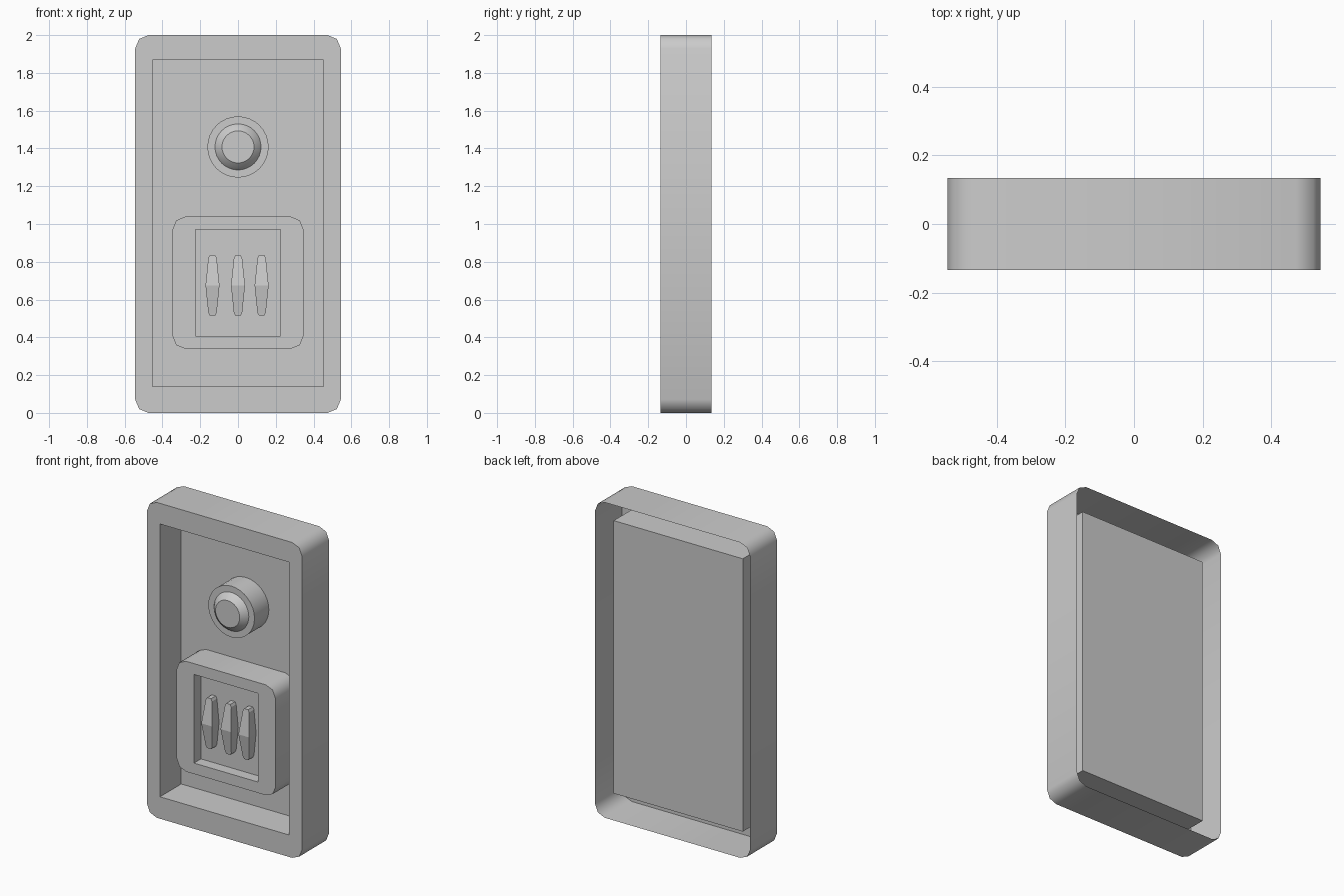
import bpy, bmesh
from math import sin, cos, pi, radians

if "Cube" in bpy.data.objects:
    bpy.data.objects.remove(bpy.data.objects["Cube"])


def loft(name, loops, cap_end=False, smooth=None):
    """Skin a list of equal-length point loops; repeated points are merged."""
    bm = bmesh.new()
    rows = []
    for loop in loops:
        made = {}
        row = []
        for p in loop:
            if p not in made:
                made[p] = bm.verts.new(p)
            row.append(made[p])
        rows.append(row)
    n = len(rows[0])

    def face(verts):
        verts = list(dict.fromkeys(verts))
        if len(verts) > 2:
            bm.faces.new(verts)

    face(rows[0])
    for a, b in zip(rows, rows[1:]):
        for i in range(n):
            j = (i + 1) % n
            face([a[i], b[i], b[j], a[j]])
    if cap_end:
        face(rows[-1][::-1])
        bmesh.ops.recalc_face_normals(bm, faces=bm.faces)
    mesh = bpy.data.meshes.new(name)
    bm.to_mesh(mesh)
    bm.free()
    obj = bpy.data.objects.new(name, mesh)
    bpy.context.collection.objects.link(obj)
    if smooth:
        bpy.ops.object.select_all(action='DESELECT')
        obj.select_set(True)
        bpy.context.view_layer.objects.active = obj
        bpy.ops.object.shade_smooth_by_angle(angle=radians(smooth))
    return obj


def rect(w, h, cz, y, r=0.0):
    """Rectangle in XZ with two-segment round corners (half sizes w, h)."""
    pts = []
    for k, (sx, sz) in enumerate([(1, -1), (1, 1), (-1, 1), (-1, -1)]):
        for s in range(3):
            a = (k - 1) * pi / 2 + s * pi / 4
            pts.append((sx * (w - r) + r * cos(a), y, cz + sz * (h - r) + r * sin(a)))
    return pts


def circle(r, y, cz, n=32):
    return [(r * cos(2 * pi * i / n), y, cz + r * sin(2 * pi * i / n)) for i in range(n)]


FLOOR = 0.078

# Open-backed frame with a deep tray
loft("frame", [rect(0.453, 0.865, 1.004, FLOOR), rect(0.453, 0.865, 1.004, -0.135),
               rect(0.544, 1.0, 1.0, -0.135, 0.07), rect(0.544, 1.0, 1.0, 0.135, 0.07)],
     smooth=50)

# Raised switch housing with recessed window
loft("switch_housing", [rect(0.225, 0.281, 0.689, -0.05), rect(0.225, 0.281, 0.689, -0.12),
                        rect(0.347, 0.35, 0.689, -0.12, 0.068),
                        rect(0.347, 0.35, 0.689, FLOOR, 0.068)], smooth=50)

# Round button: domed cap inside a collar
loft("button", [circle(r, y, 1.408) for r, y in
                [(0.085, -0.104), (0.109, -0.083), (0.122, -0.066),
                 (0.162, -0.066), (0.162, FLOOR)]], smooth=35)

# Three lozenge-shaped toggles, ridged at mid height
stations = [(-0.16, 0.014, -0.097), (-0.145, 0.022, -0.099), (0, 0.037, -0.122),
            (0.145, 0.022, -0.099), (0.16, 0.014, -0.097)]
for side, x in (("left", -0.135), ("middle", 0.0), ("right", 0.125)):
    loft("toggle_" + side,
         [[(x - w, y, 0.675 + z), (x + w, y, 0.675 + z),
           (x + w, -0.05, 0.675 + z), (x - w, -0.05, 0.675 + z)] for z, w, y in stations],
         cap_end=True)
